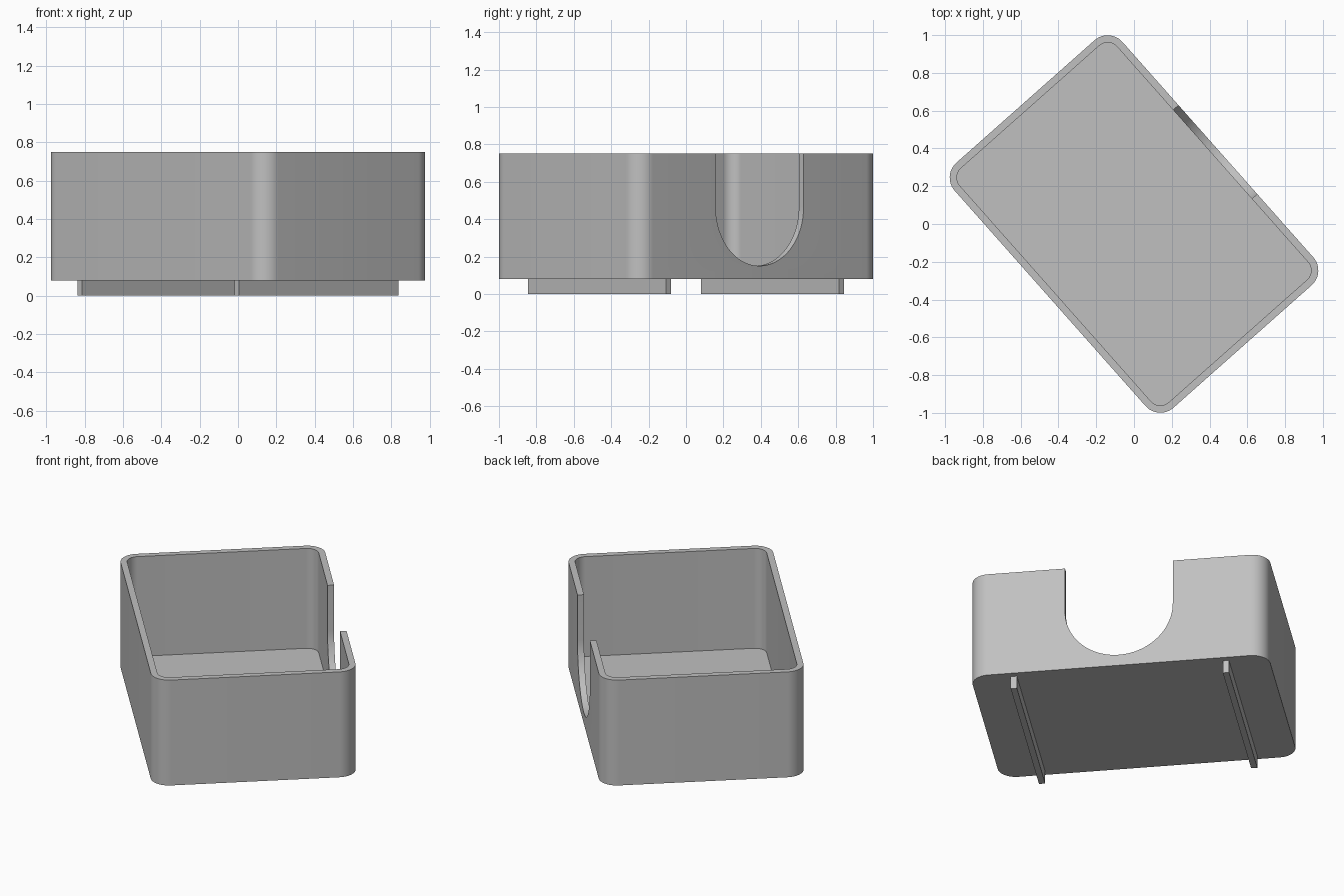
import bpy, bmesh, math
from mathutils import Matrix

old = bpy.data.objects.get("Cube")
if old:
    bpy.data.objects.remove(old, do_unlink=True)

LENGTH, WIDTH, RADIUS, WALL = 1.733, 1.187, 0.105, 0.038
BASE, TOP, FLOOR = 0.08, 0.75, 0.035
TURN = Matrix.Rotation(math.radians(-48.45), 4, 'Z')

grey = bpy.data.materials.new("grey plastic")
grey.use_nodes = True
colour = (0.53, 0.53, 0.53, 1)
grey.diffuse_color = colour
grey.node_tree.nodes["Principled BSDF"].inputs["Base Color"].default_value = colour


def prism(name, outline, depth, matrix):
    """Extrude a flat outline along local z and place it."""
    bm = bmesh.new()
    face = bm.faces.new([bm.verts.new((x, y, 0)) for x, y in outline])
    side = bmesh.ops.extrude_face_region(bm, geom=[face])["geom"]
    moved = [v for v in side if isinstance(v, bmesh.types.BMVert)]
    bmesh.ops.translate(bm, verts=moved, vec=(0, 0, depth))
    bmesh.ops.recalc_face_normals(bm, faces=bm.faces)
    mesh = bpy.data.meshes.new(name)
    bm.to_mesh(mesh)
    bm.free()
    mesh.materials.append(grey)
    obj = bpy.data.objects.new(name, mesh)
    obj.matrix_world = matrix
    bpy.context.collection.objects.link(obj)
    return obj


def rounded(length, width, radius, steps=12):
    """Outline of a rectangle with round corners."""
    points = []
    for i, (sx, sy) in enumerate([(1, 1), (-1, 1), (-1, -1), (1, -1)]):
        for k in range(steps + 1):
            a = math.pi / 2 * (i + k / steps)
            points.append((sx * (length / 2 - radius) + radius * math.cos(a),
                           sy * (width / 2 - radius) + radius * math.sin(a)))
    return points


def cut(obj, cutter):
    cutter.hide_render = True
    mod = obj.modifiers.new("cut", 'BOOLEAN')
    mod.operation, mod.solver, mod.object = 'DIFFERENCE', 'EXACT', cutter
    bpy.context.view_layer.objects.active = obj
    bpy.ops.object.modifier_apply(modifier=mod.name)
    bpy.data.objects.remove(cutter, do_unlink=True)


# Open tray with round corners
tray = prism("tray", rounded(LENGTH, WIDTH, RADIUS), TOP - BASE,
             TURN @ Matrix.Translation((0, 0, BASE)))
cut(tray, prism("cavity_cutter",
                rounded(LENGTH - 2 * WALL, WIDTH - 2 * WALL, RADIUS - WALL),
                1, TURN @ Matrix.Translation((0, 0, BASE + FLOOR))))

# U-shaped notch in one long wall
R, CENTRE = 0.314, 0.464
notch = [(R * math.cos(a), CENTRE + R * math.sin(a))
         for a in (math.pi * (1 + k / 40) for k in range(41))]
notch += [(R, 1), (-R, 1)]
cut(tray, prism("notch_cutter", notch, 0.3,
                TURN @ Matrix.Translation((0, WIDTH / 2 + 0.1, 0))
                @ Matrix.Rotation(math.pi / 2, 4, 'X')))

bpy.ops.object.select_all(action='DESELECT')
tray.select_set(True)
bpy.context.view_layer.objects.active = tray
bpy.ops.object.shade_smooth_by_angle(angle=math.radians(30))

# Two ribs across the underside
hw, hl = 0.018, WIDTH / 2 - WALL
for name, x in (("back_rib", -0.618), ("front_rib", 0.618)):
    prism(name, [(-hw, -hl), (hw, -hl), (hw, hl), (-hw, hl)], BASE,
          TURN @ Matrix.Translation((x, 0, 0)))
